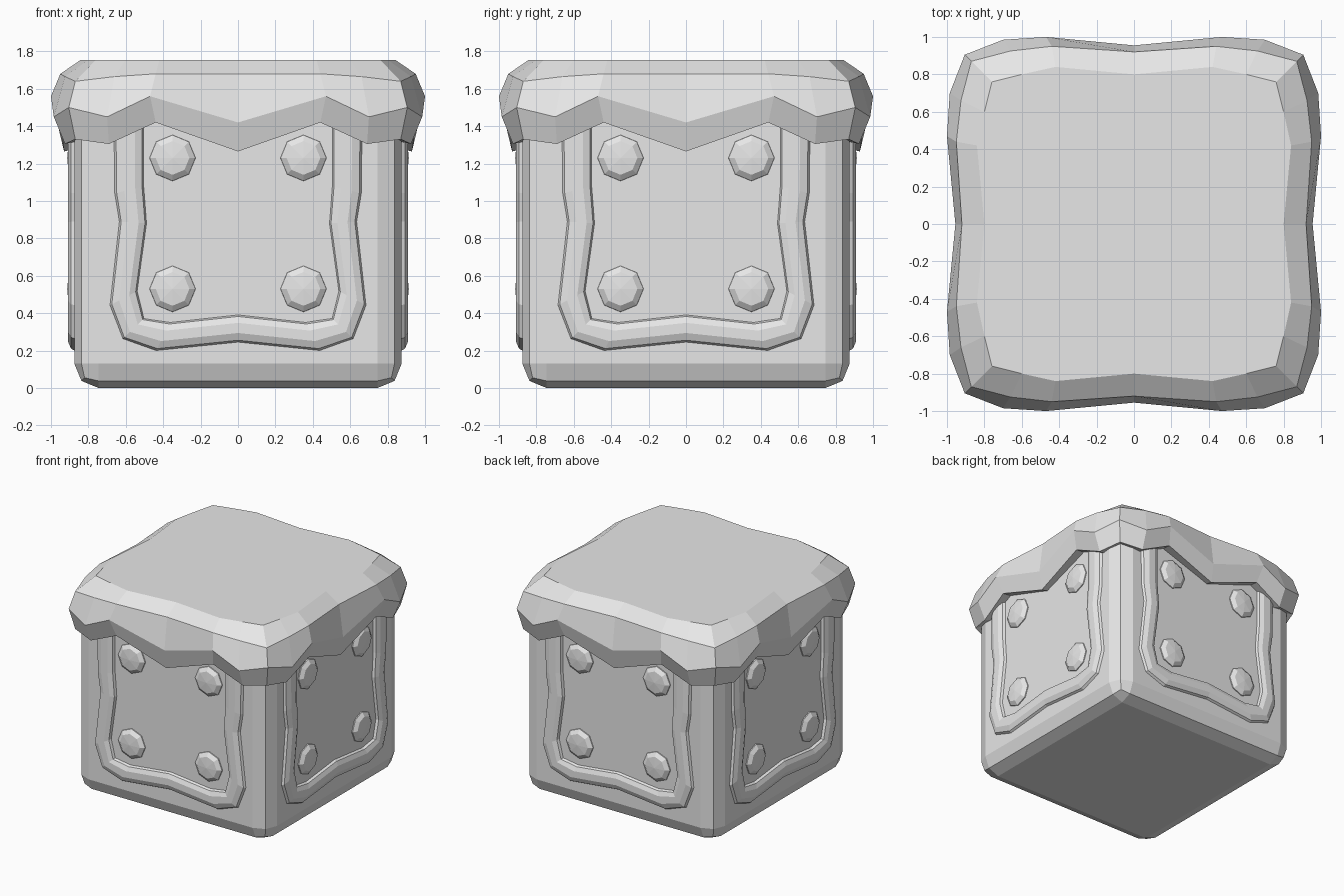
import bpy, bmesh, math
from mathutils import Matrix, Vector

cube = bpy.data.objects.get("Cube")
if cube:
    bpy.data.objects.remove(cube, do_unlink=True)

# Single plain grey
grey = bpy.data.materials.new("plain grey")
grey.use_nodes = True
colour = (0.8, 0.8, 0.8, 1)
grey.diffuse_color = colour
grey.node_tree.nodes["Principled BSDF"].inputs["Base Color"].default_value = colour


def make_object(name, bm, turn=0):
    bmesh.ops.recalc_face_normals(bm, faces=bm.faces)
    mesh = bpy.data.meshes.new(name)
    bm.to_mesh(mesh)
    bm.free()
    mesh.transform(Matrix.Rotation(turn * math.pi / 2, 4, "Z"))
    mesh.materials.append(grey)
    obj = bpy.data.objects.new(name, mesh)
    bpy.context.collection.objects.link(obj)
    return obj


def loft(rings, closed):
    """Bridge equal rings of points with quads and cap both ends."""
    bm = bmesh.new()
    rows = [[bm.verts.new(p) for p in ring] for ring in rings]
    n = len(rows[0])
    for a, b in zip(rows, rows[1:]):
        for i in range(n if closed else n - 1):
            j = (i + 1) % n
            bm.faces.new((a[i], a[j], b[j], b[i]))
    if closed:
        bm.faces.new(rows[0])
        bm.faces.new(rows[-1])
    return bm


# Body: chamfered block
bm = bmesh.new()
bmesh.ops.create_cube(bm, size=1.75)
bmesh.ops.translate(bm, verts=bm.verts, vec=(0, 0, 0.875))
for v in bm.verts:
    v.co.z = min(v.co.z, 1.6)
edges = [e for e in bm.edges if min(v.co.z for v in e.verts) < 1]
bmesh.ops.bevel(bm, geom=edges, offset=0.13, segments=2, profile=0.5, affect="EDGES")
make_object("body", bm)

# Draped cap: each ring lists middle, swell, droop and corner as (across, out, z)
cap_levels = [
    [(0, 0.80, 1.755), (0.42, 0.84, 1.755), (0.60, 0.80, 1.755), (0.76, 0.76, 1.755)],
    [(0, 0.92, 1.68), (0.44, 0.95, 1.68), (0.66, 0.925, 1.665), (0.87, 0.87, 1.64)],
    [(0, 0.955, 1.42), (0.47, 1.0, 1.56), (0.70, 0.985, 1.45), (0.905, 0.905, 1.50)],
    [(0, 0.93, 1.265), (0.44, 0.95, 1.42), (0.69, 0.925, 1.305), (0.87, 0.87, 1.33)],
    [(0, 0.86, 1.28), (0.44, 0.86, 1.43), (0.67, 0.86, 1.32), (0.81, 0.81, 1.35)],
]
cap_rings = []
for mid, swell, droop, corner in cap_levels:
    half = [swell, droop]
    side = [(-x, d, z) for x, d, z in reversed(half)] + [mid] + half + [corner]
    cap_rings.append([Matrix.Rotation(k * math.pi / 2, 3, "Z") @ Vector((x, -d, z))
                      for k in range(4) for x, d, z in side])
make_object("draped_cap", loft(cap_rings, True))

# Wavy U-shaped trim: outer and inner outlines of the right half, top to bottom
outer = [(0.67, 1.45), (0.665, 1.04), (0.64, 0.89), (0.69, 0.44), (0.62, 0.26), (0.44, 0.195), (0, 0.24)]
inner = [(0.50, 1.45), (0.50, 1.08), (0.485, 0.88), (0.535, 0.52), (0.50, 0.375), (0.36, 0.355), (0, 0.395)]
section = [(0, 0.865), (0.1, 0.893), (0.35, 0.91), (0.7, 0.91), (0.92, 0.895), (1, 0.865)]


def trim_mesh():
    rows = []
    for t, depth in section:
        half = [Vector(o).lerp(Vector(i), t) for o, i in zip(outer, inner)]
        line = half + [Vector((-p.x, p.y)) for p in reversed(half[:-1])]
        rows.append([(p.x, -depth, p.y) for p in line])
    return loft(rows, False)


# Low eight-sided studs
stud_profile = [(0.125, 0.865), (0.122, 0.882), (0.09, 0.905), (0.002, 0.913)]


def stud_mesh(x, z):
    angles = [k * math.pi / 4 for k in range(8)]
    return loft([[(x + r * math.cos(a), -d, z + r * math.sin(a)) for a in angles]
                 for r, d in stud_profile], True)


# Repeat the trim and studs on all four sides
for turn, side in enumerate(("front", "left", "back", "right")):
    make_object(side + "_trim", trim_mesh(), turn)
    for row, z in (("lower", 0.53), ("upper", 1.23)):
        for n, x in enumerate((-0.35, 0.35)):
            make_object(f"{side}_{row}_stud_{n + 1}", stud_mesh(x, z), turn)
